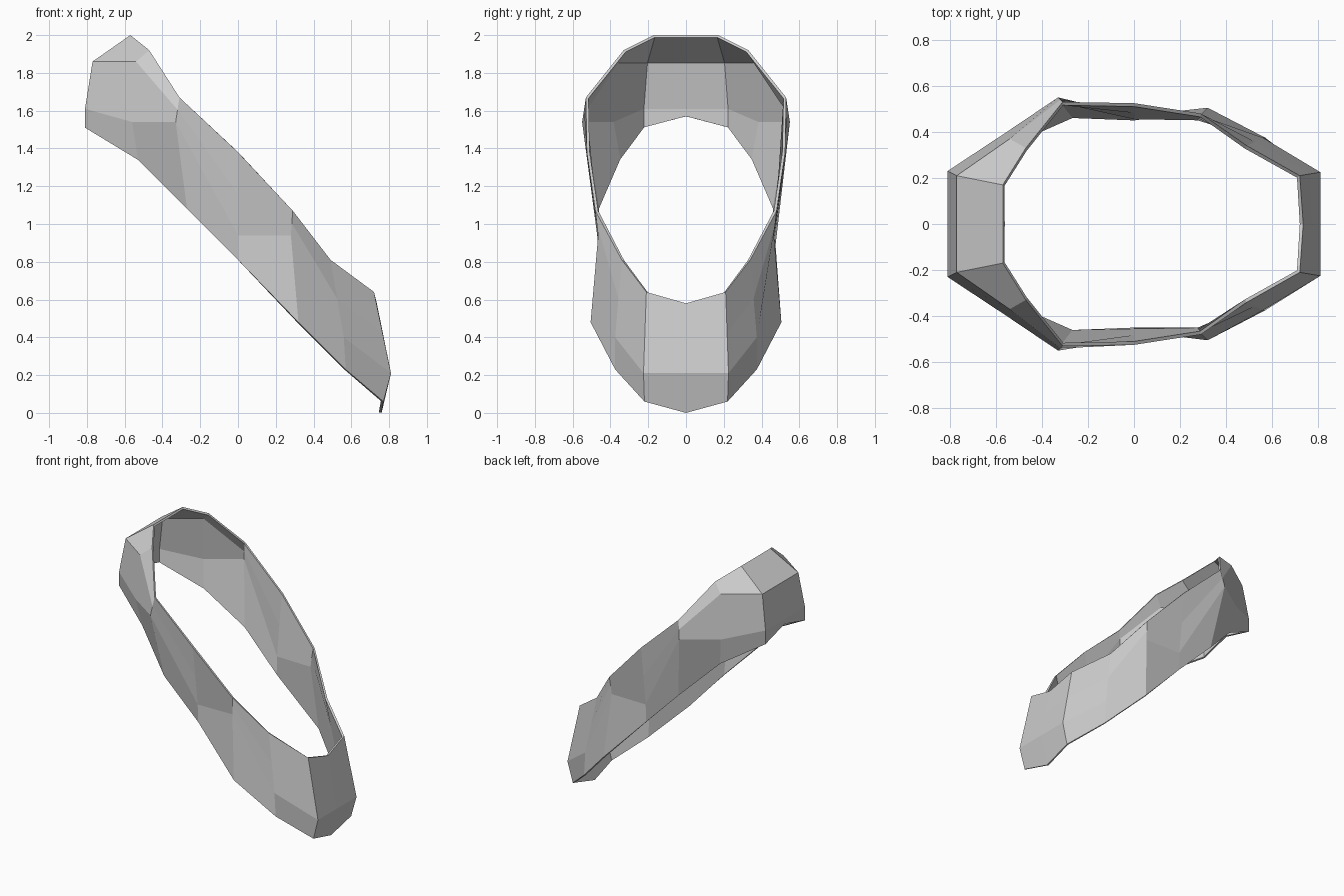
import bpy, bmesh
from mathutils import Vector

if "Cube" in bpy.data.objects:
    bpy.data.objects.remove(bpy.data.objects["Cube"])

# Cross-sections of the tilted band, rim to hem, from high end round the +y side to low end
SECTIONS = [
    [(-.57, 0, 2.0), (-.77, 0, 1.86), (-.81, 0, 1.61), (-.805, 0, 1.57)],
    [(-.57, .17, 2.0), (-.77, .21, 1.86), (-.81, .23, 1.61), (-.81, .23, 1.51)],
    [(-.47, .33, 1.92), (-.54, .37, 1.86), (-.56, .395, 1.54), (-.53, .36, 1.34)],
    [(-.31, .53, 1.67), (-.33, .55, 1.54), (-.27, .475, 1.08)],
    [(0, .525, 1.38), (0, .47, .94), (0, .465, .81)],
    [(.29, .48, 1.07), (.28, .465, .94), (.32, .505, .48)],
    [(.49, .34, .81), (.56, .375, .4), (.57, .375, .23)],
    [(.72, .21, .64), (.81, .225, .21), (.77, .22, .06)],
    [(.735, 0, .58), (.81, 0, .21), (.76, 0, 0)],
]


def four_points(section):
    """Three-point sections get one extra point below the rim."""
    pts = [Vector(p) for p in section]
    if len(pts) == 3:
        pts.insert(1, pts[0].lerp(pts[1], 0.5))
    return pts


half = [four_points(s) for s in SECTIONS]
mirrored = [[Vector((p.x, -p.y, p.z)) for p in s] for s in half[-2:0:-1]]
ring = half + mirrored

# Faceted band surface
bm = bmesh.new()
rows = [[bm.verts.new(p) for p in s] for s in ring]
for i, a in enumerate(rows):
    b = rows[(i + 1) % len(rows)]
    for r in range(3):
        bm.faces.new((a[r], b[r], b[r + 1], a[r + 1]))
mesh = bpy.data.meshes.new("oval_band")
bm.to_mesh(mesh)
bm.free()
band = bpy.data.objects.new("oval_band", mesh)
bpy.context.collection.objects.link(band)

# Thin wall, grown inwards
wall = band.modifiers.new("wall", 'SOLIDIFY')
wall.thickness = 0.015
wall.offset = -1
